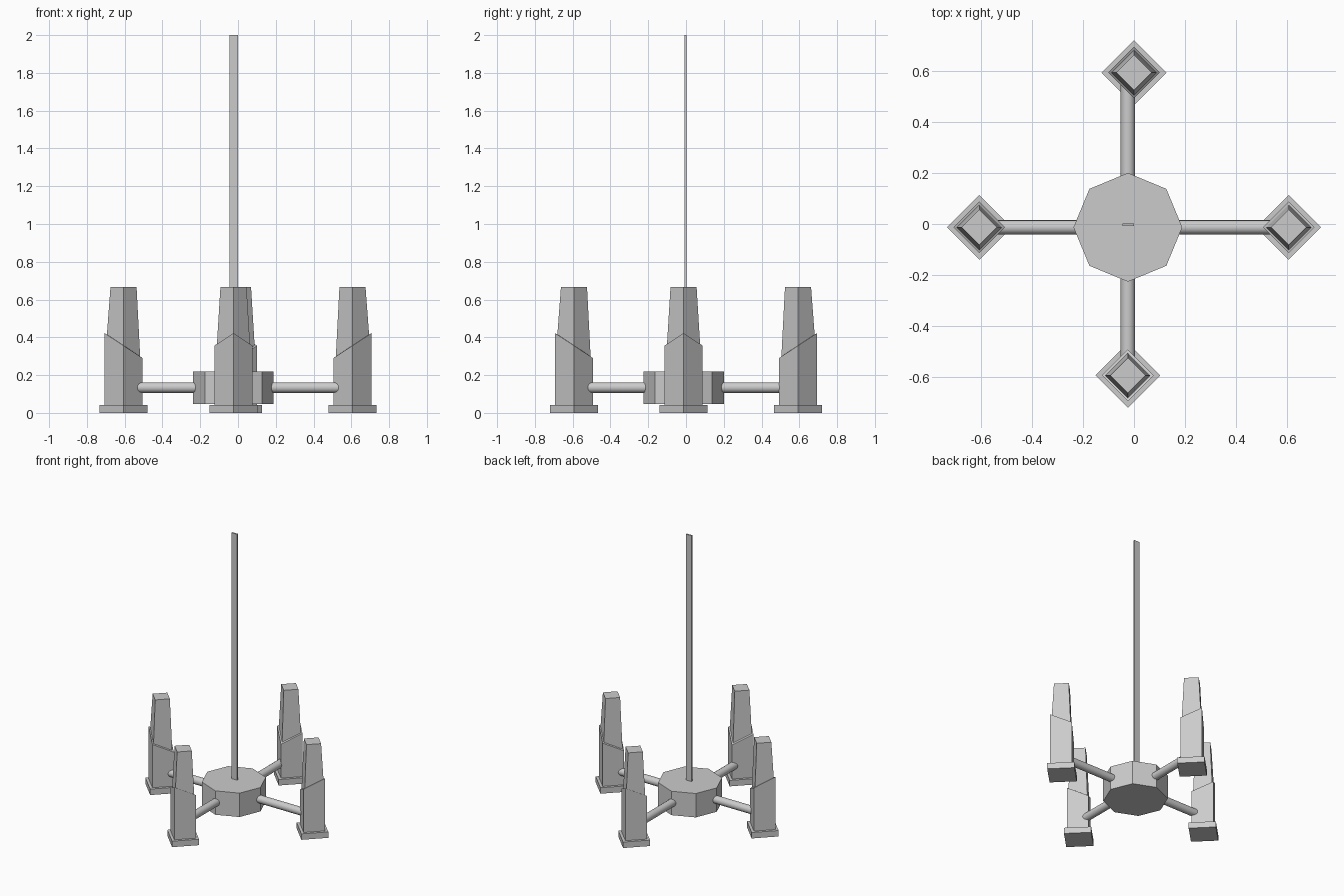
import bpy
import bmesh
from math import pi, cos, sin, atan2
from mathutils import Vector

cube = bpy.data.objects.get("Cube")
if cube:
    bpy.data.objects.remove(cube, do_unlink=True)

grey = bpy.data.materials.new("light grey")
grey.use_nodes = True
colour = (0.6, 0.6, 0.6, 1)
grey.diffuse_color = colour
grey.node_tree.nodes["Principled BSDF"].inputs["Base Color"].default_value = colour


def loft(name, rings, sides, centre, turn=0):
    """Stack rings of (radius, height, slope); slope raises the +x side."""
    bm = bmesh.new()
    loops = []
    for radius, height, slope in rings:
        loop = []
        for i in range(sides):
            a = 2 * pi * i / sides
            x = radius * cos(a)
            loop.append(bm.verts.new((x, radius * sin(a), height + slope * x)))
        loops.append(loop)
    for low, high in zip(loops, loops[1:]):
        for i in range(sides):
            j = (i + 1) % sides
            bm.faces.new((low[i], low[j], high[j], high[i]))
    bm.faces.new(loops[0][::-1])
    bm.faces.new(loops[-1])
    mesh = bpy.data.meshes.new(name)
    bm.to_mesh(mesh)
    bm.free()
    mesh.materials.append(grey)
    obj = bpy.data.objects.new(name, mesh)
    obj.location = (centre.x, centre.y, 0)
    obj.rotation_euler.z = turn
    bpy.context.collection.objects.link(obj)
    return obj


def rod(name, start, end, radius):
    """Smooth round rod between two points."""
    axis = end - start
    bpy.ops.mesh.primitive_cylinder_add(
        vertices=16, radius=radius, depth=axis.length, location=(start + end) / 2,
        rotation=axis.to_track_quat("Z", "Y").to_euler())
    obj = bpy.context.object
    obj.name = name
    obj.data.materials.append(grey)
    bpy.ops.object.shade_smooth_by_angle()


# Octagonal hub
hub = Vector((-0.024, -0.013, 0))
loft("hub", [(0.213, 0.046, 0), (0.213, 0.219, 0)], 8, hub)

# Four towers, each joined to the hub by an arm
towers = {
    "left": Vector((0.606, -0.013, 0)),
    "right": Vector((-0.606, -0.013, 0)),
    "front": Vector((-0.024, -0.593, 0)),
    "back": Vector((0, 0.593, 0)),
}
for side, spot in towers.items():
    outward = spot - hub
    along_x = abs(outward.x) > abs(outward.y)
    turn = (0 if outward.x > 0 else pi) if along_x else (pi / 2 if outward.y > 0 else -pi / 2)
    # Foot slab
    loft(side + "_tower_foot", [(0.127, 0, 0), (0.127, 0.043, 0)], 4, spot, turn)
    # Sleeve cut on a slope, then the tapered column rising out of it
    loft(side + "_tower", [(0.101, 0.043, 0), (0.101, 0.356, 0.66),
                           (0.088, 0.357, 0.66), (0.069, 0.667, 0)], 4, spot, turn)
    # Arm running straight out from the hub
    reach = Vector((spot.x, hub.y, 0)) if along_x else Vector((hub.x, spot.y, 0))
    lift = Vector((0, 0, 0.134))
    rod(side + "_arm", hub + (reach - hub) * 0.2 + lift,
        hub + (reach - hub) * 0.93 + lift, 0.028)

# Flat blade mast
bpy.ops.mesh.primitive_cube_add(size=1, location=(-0.023, -0.003, 1.1))
mast = bpy.context.object
mast.name = "mast"
mast.scale = (0.045, 0.01, 1.8)
bpy.ops.object.transform_apply(location=False, rotation=False, scale=True)
mast.data.materials.append(grey)
